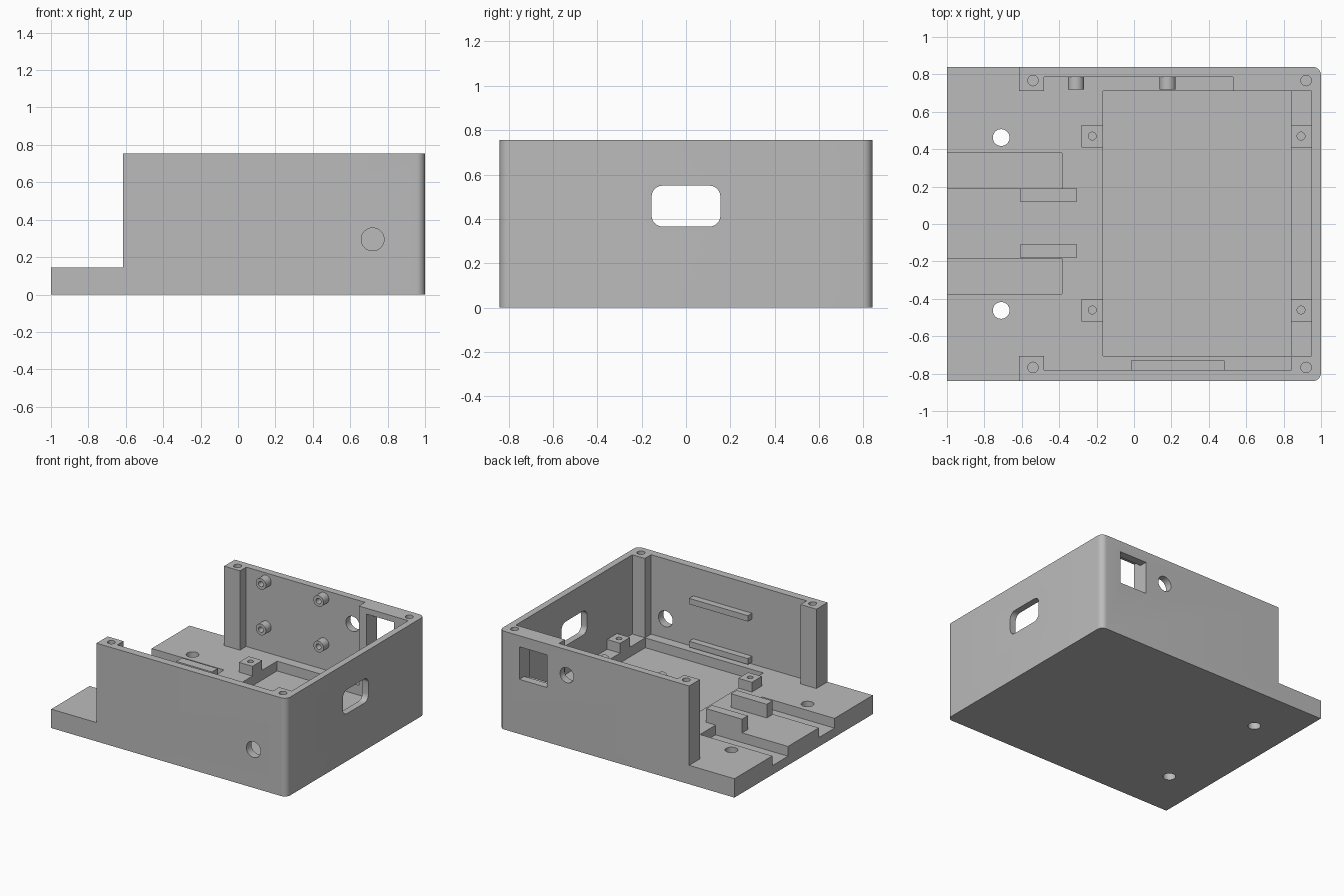
import bpy, bmesh, math
from mathutils import Matrix, Vector

old = bpy.data.objects.get("Cube")
if old:
    bpy.data.objects.remove(old, do_unlink=True)

grey = bpy.data.materials.new("plain grey")
grey.use_nodes = True
grey.diffuse_color = (0.5, 0.5, 0.5, 1)
grey.node_tree.nodes["Principled BSDF"].inputs["Base Color"].default_value = (0.5, 0.5, 0.5, 1)

HALF_Y, FLOOR, TOP, SUNK = 0.84, 0.145, 0.755, 0.07
WALL_START = -0.615


def finish(name, bm):
    mesh = bpy.data.meshes.new(name)
    bmesh.ops.recalc_face_normals(bm, faces=bm.faces)
    bm.to_mesh(mesh)
    bm.free()
    mesh.materials.append(grey)
    obj = bpy.data.objects.new(name, mesh)
    bpy.context.collection.objects.link(obj)
    return obj


def box(name, xs, ys, zs, round_axis=None, radius=0.05, side=None):
    """Box between limits; edges along round_axis (on +x only if side) are rounded."""
    bm = bmesh.new()
    bmesh.ops.create_cube(bm, size=1)
    for v in bm.verts:
        v.co = [lim[0] if c < 0 else lim[1] for c, lim in zip(v.co, (xs, ys, zs))]
    if round_axis is not None:
        edges = []
        for e in bm.edges:
            a, b = e.verts
            along = abs((a.co - b.co).normalized()[round_axis]) > 0.9
            if along and (side is None or a.co.x > 0):
                edges.append(e)
        bmesh.ops.bevel(bm, geom=edges, offset=radius, segments=8, profile=0.5, affect='EDGES')
    return finish(name, bm)


def rod(name, centre, radius, length, axis='Z'):
    bm = bmesh.new()
    turn = Matrix.Rotation(math.pi / 2, 4, 'X') if axis == 'Y' else Matrix()
    bmesh.ops.create_cone(bm, cap_ends=True, segments=32, radius1=radius, radius2=radius,
                          depth=length, matrix=Matrix.Translation(Vector(centre)) @ turn)
    return finish(name, bm)


def select(obj):
    for o in bpy.context.selected_objects:
        o.select_set(False)
    obj.select_set(True)
    bpy.context.view_layer.objects.active = obj


def cut(obj, cutter):
    cutter.hide_render = True
    select(obj)
    mod = obj.modifiers.new("cut", 'BOOLEAN')
    mod.operation, mod.solver, mod.object = 'DIFFERENCE', 'EXACT', cutter
    bpy.ops.object.modifier_apply(modifier=mod.name)
    bpy.data.objects.remove(cutter, do_unlink=True)


def smooth(obj):
    select(obj)
    bpy.ops.object.shade_smooth_by_angle(angle=math.radians(30))


# Enclosure body with two rounded corners
body = box("enclosure_body", (-1, 1), (-HALF_Y, HALF_Y), (0, TOP), 2, 0.045, side=1)
above = (FLOOR, 1)

# Open end, main cavity and the thinner wall stretches between corner posts
cut(body, box("open_end", (-1.2, WALL_START), (-1, 1), above))
cut(body, box("main_cavity", (-0.8, 0.95), (-0.705, 0.71), above))
cut(body, box("back_wall_relief", (-0.48, 0.53), (0.6, 0.785), above))
cut(body, box("front_wall_relief", (-0.48, 0.843), (-0.78, -0.6), above))

# Sunken floor pocket and two cable channels
cut(body, box("floor_pocket", (-0.165, 0.84), (-0.705, 0.71), (SUNK, 0.3)))
for ys in ((0.19, 0.38), (-0.375, -0.185)):
    cut(body, box("channel", (-1.2, -0.385), ys, (SUNK, 0.3)))

# Mounting holes in the floor and screw holes in the corner posts
for sign in (-1, 1):
    cut(body, rod("floor_hole", (-0.71, sign * 0.462, 0.1), 0.045, 0.5))
    for x in (-0.54, 0.92):
        cut(body, rod("screw_hole", (x, sign * 0.767, TOP), 0.028, 0.4))

# Wall openings: rounded window, round holes, square port with taller inner recess
cut(body, box("side_window", (0.8, 1.2), (-0.155, 0.155), (0.365, 0.55), 0))
cut(body, rod("front_hole", (0.72, -0.8, 0.295), 0.061, 0.3, 'Y'))
cut(body, rod("back_hole", (0.425, 0.8, 0.56), 0.058, 0.3, 'Y'))
cut(body, box("square_port", (0.595, 0.828), (0.6, 1), (0.42, 0.67)))
cut(body, box("port_recess", (0.595, 0.828), (0.6, 0.78), (0.39, 0.71)))
smooth(body)

# Board supports with pilot holes
for name, xs, base in (("inner", (-0.28, -0.165), FLOOR), ("outer", (0.84, 0.955), FLOOR)):
    for side, ys in (("back", (0.41, 0.53)), ("front", (-0.52, -0.40))):
        post = box(f"{side}_{name}_board_support", xs, ys, (base - 0.01, 0.22))
        mid = (-0.223 if name == "inner" else 0.893, sum(ys) / 2, 0.22)
        cut(post, rod("pilot", mid, 0.021, 0.12))
        smooth(post)

# Upright tabs beside the channels
for side, ys in (("back", (0.12, 0.19)), ("front", (-0.18, -0.11))):
    box(f"{side}_channel_tab", (-0.61, -0.305), ys, (FLOOR - 0.01, 0.25))

# Slim rails on the front wall
for label, z in (("lower", 0.16), ("upper", 0.49)):
    box(f"{label}_rail", (-0.015, 0.485), (-0.79, -0.73), (z, z + 0.045))

# Hollow standoffs on the back wall
for x in (-0.31, 0.18):
    for z in (0.345, 0.695):
        standoff = rod("wall_standoff", (x, 0.757, z), 0.043, 0.074, 'Y')
        cut(standoff, rod("bore", (x, 0.73, z), 0.021, 0.09, 'Y'))
        smooth(standoff)
